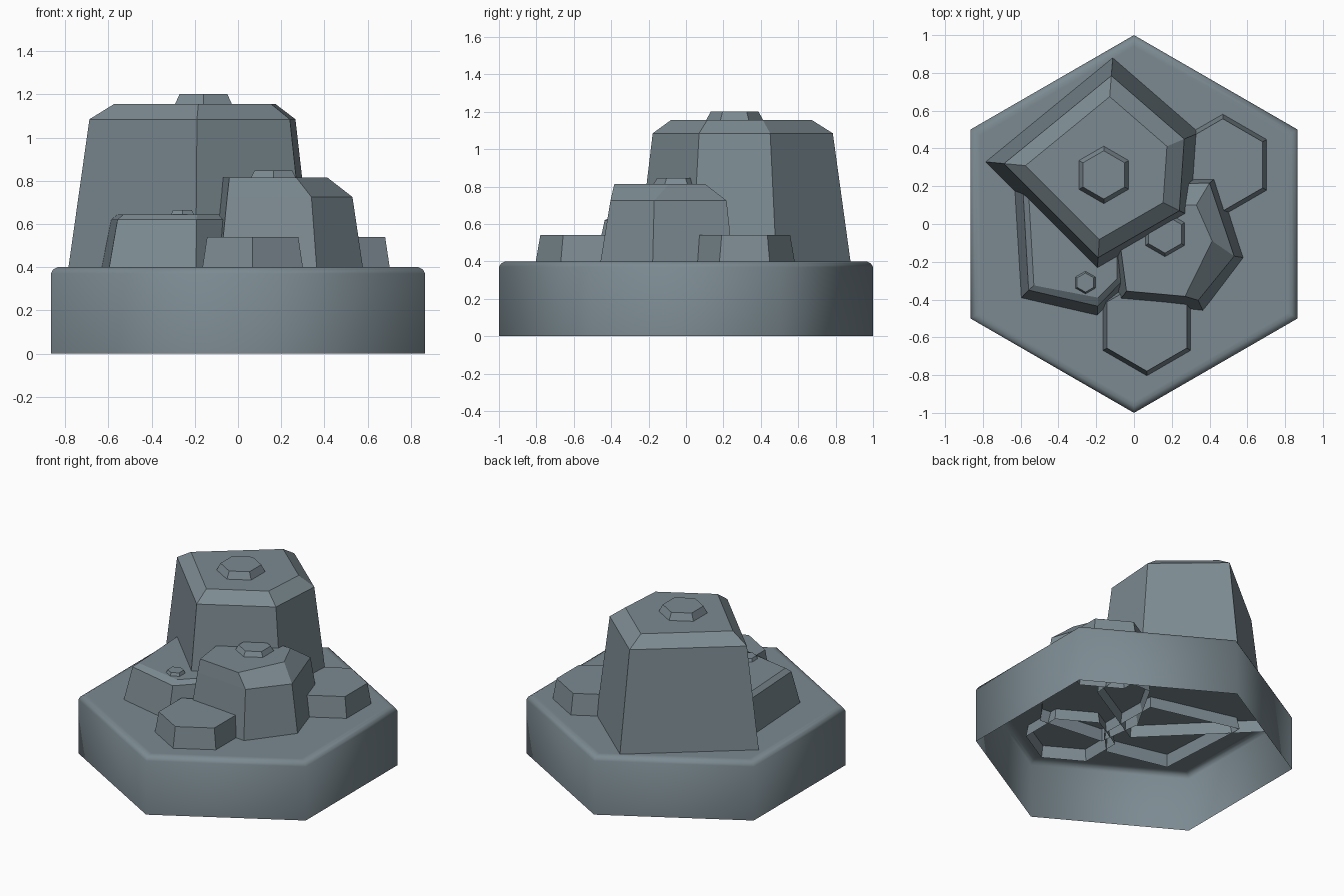
import bpy
import bmesh
from math import cos, sin, pi

cube = bpy.data.objects.get("Cube")
if cube:
    bpy.data.objects.remove(cube)

stone = bpy.data.materials.new("slate_grey")
stone.use_nodes = True
colour = (0.20, 0.255, 0.285, 1)
stone.diffuse_color = colour
stone.node_tree.nodes["Principled BSDF"].inputs["Base Color"].default_value = colour

GROUND = 0.4
ROOT = 0.32   # rocks reach a little below the ground surface


def hexagon(radius, cx=0, cy=0):
    """Pointy hexagon with corners on the y axis, counter-clockwise."""
    return [(cx + radius * cos(pi / 6 + i * pi / 3),
             cy + radius * sin(pi / 6 + i * pi / 3)) for i in range(6)]


def scaled(outline, centre, factor):
    cx, cy = centre
    return [(cx + (x - cx) * factor, cy + (y - cy) * factor) for x, y in outline]


def loft(name, rings, smooth=False):
    """Join (z, outline) rings upward, cap the top and leave the bottom open."""
    bm = bmesh.new()
    loops = [[bm.verts.new((x, y, z)) for x, y in outline] for z, outline in rings]
    for low, high in zip(loops, loops[1:]):
        for i in range(len(low)):
            j = (i + 1) % len(low)
            bm.faces.new((low[i], low[j], high[j], high[i]))
    bm.faces.new(loops[-1])
    for face in bm.faces:
        face.smooth = smooth
    mesh = bpy.data.meshes.new(name)
    bm.to_mesh(mesh)
    bm.free()
    mesh.materials.append(stone)
    obj = bpy.data.objects.new(name, mesh)
    bpy.context.collection.objects.link(obj)
    return obj


# Hollow hexagonal base with a softened top edge
loft("base_tile", [(0, hexagon(1)), (0.37, hexagon(1)), (0.39, hexagon(0.988)),
                   (GROUND, hexagon(0.965)), (GROUND, hexagon(0.94))], smooth=True)

# Tall rock with a chamfered crown
centre = (-0.16, 0.27)
shoulder = [(-0.12, 0.785), (-0.688, 0.32), (-0.19, -0.178), (0.24, 0.07), (0.266, 0.45)]
loft("tall_rock", [(ROOT, scaled(shoulder, centre, 1.205)),
                   (1.085, shoulder),
                   (1.155, scaled(shoulder, centre, 0.785))])

# Middle rock, chamfered only along its left side
foot = [(0.59, -0.18), (0.45, 0.26), (0.08, 0.25), (-0.13, -0.12), (-0.09, -0.42), (0.37, -0.47)]
waist = [(0.53, -0.17), (0.40, 0.217), (0.08, 0.21), (-0.08, -0.13), (-0.05, -0.37), (0.34, -0.404)]
crown = [(0.414, -0.09), (0.33, 0.10), (0.08, 0.10), (-0.07, -0.13), (-0.04, -0.355), (0.27, -0.383)]
loft("middle_rock", [(ROOT, foot), (0.725, waist), (0.815, crown)])

# Low flat rock
foot = [(-0.65, 0.25), (-0.61, -0.405), (-0.195, -0.50), (-0.04, -0.34), (-0.05, 0.1)]
waist = [(-0.59, 0.22), (-0.558, -0.35), (-0.192, -0.435), (-0.07, -0.31), (-0.07, 0.08)]
crown = [(-0.56, 0.2), (-0.53, -0.325), (-0.19, -0.39), (-0.09, -0.29), (-0.09, 0.06)]
loft("low_rock", [(ROOT, foot), (0.62, waist), (0.645, crown)])

# Small hexagonal stones on the ground
for name, x, y in (("front_stone", 0.068, -0.535), ("side_stone", 0.47, 0.313)):
    loft(name, [(ROOT, hexagon(0.282, x, y)), (0.54, hexagon(0.244, x, y))])

# Thin hexagonal caps on the rocks
for name, x, y, z, radius, height in (("tall_rock_cap", -0.16, 0.26, 1.155, 0.152, 0.047),
                                      ("middle_rock_cap", 0.164, -0.053, 0.815, 0.12, 0.032),
                                      ("low_rock_cap", -0.257, -0.31, 0.645, 0.06, 0.02)):
    loft(name, [(z, hexagon(radius, x, y)), (z + height, hexagon(radius * 0.84, x, y))])
